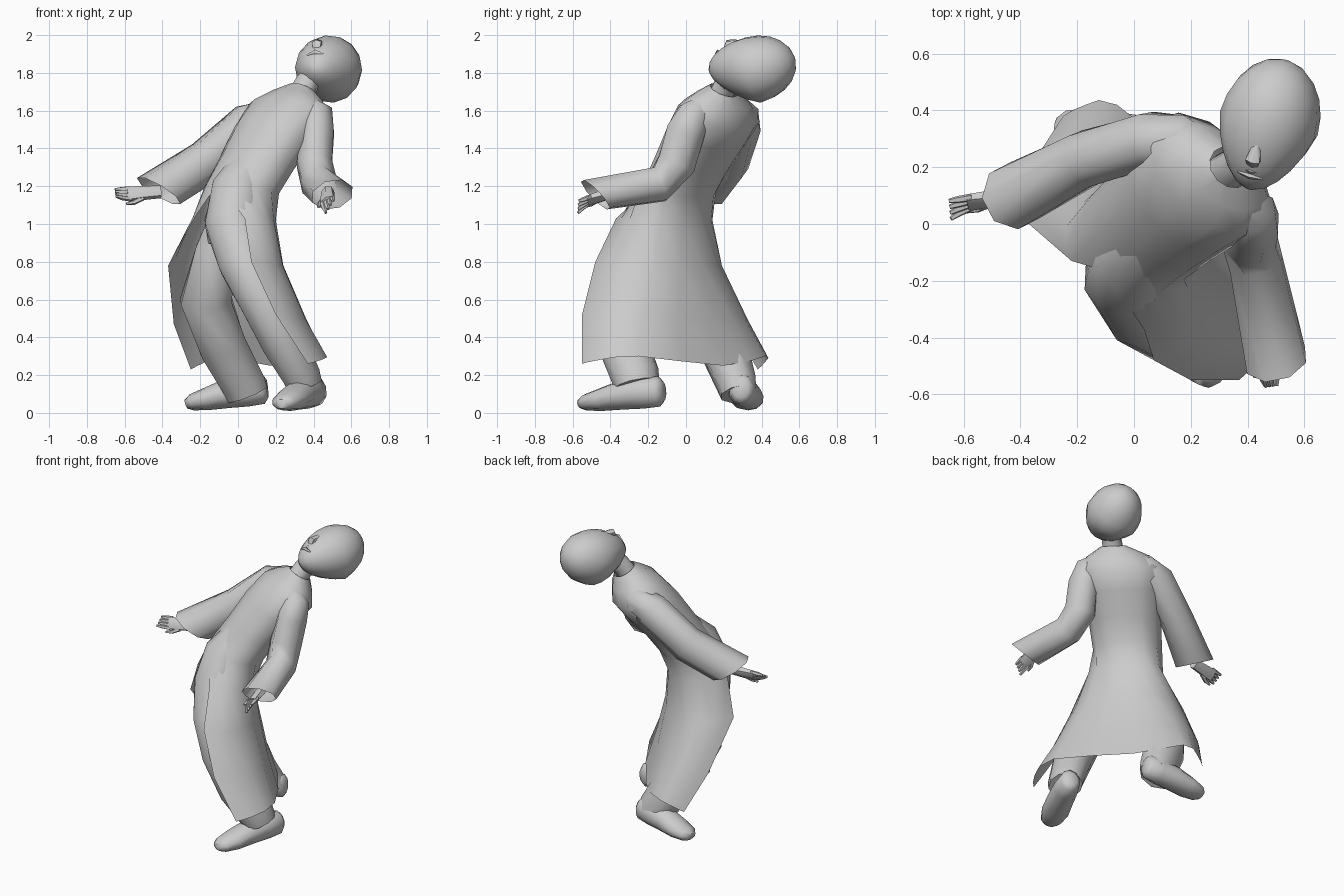
import bpy, bmesh
from math import sin, cos, pi, radians
from mathutils import Vector as V

if "Cube" in bpy.data.objects:
    bpy.data.objects.remove(bpy.data.objects["Cube"])

LEFT = V((.707, -.707, 0))      # figure's left
FRONT = V((-.707, -.707, 0))    # figure's facing direction


def skin(name, rings, closed=True, caps=True, angle=60):
    """Join rings of points into a smooth surface."""
    bm = bmesh.new()
    vr = [[bm.verts.new(p) for p in r] for r in rings]
    n = len(vr[0])
    for a, b in zip(vr, vr[1:]):
        for i in range(n if closed else n - 1):
            j = (i + 1) % n
            bm.faces.new((a[i], a[j], b[j], b[i]))
    if caps:
        bm.faces.new(vr[0][::-1])
        bm.faces.new(vr[-1])
    bmesh.ops.remove_doubles(bm, verts=bm.verts, dist=.0005)
    bmesh.ops.recalc_face_normals(bm, faces=bm.faces)
    me = bpy.data.meshes.new(name)
    bm.to_mesh(me)
    bm.free()
    ob = bpy.data.objects.new(name, me)
    bpy.context.collection.objects.link(ob)
    bpy.ops.object.select_all(action='DESELECT')
    ob.select_set(True)
    bpy.context.view_layer.objects.active = ob
    bpy.ops.object.shade_smooth_by_angle(angle=radians(angle))
    return ob


def tube(name, pts, n=8, caps=True, ref=(0, 0, 1), slant=0):
    """Tube along (x, y, z, half width, half height) stations; slant shears the end."""
    c = [V(p[:3]) for p in pts]
    rings = []
    for i, p in enumerate(pts):
        t = (c[min(i + 1, len(c) - 1)] - c[max(i - 1, 0)]).normalized()
        s = t.cross(V(ref)).normalized()
        u = s.cross(t)
        k = slant if i == len(pts) - 1 else 0
        rings.append([c[i] + s * p[3] * cos(a) + (u * p[4] + t * k) * sin(a)
                      for a in [2 * pi * (j + .5) / n for j in range(n)]])
    return skin(name, rings, caps=caps)


def refine(pts):
    """Insert a smooth midpoint between neighbouring points."""
    p = [V(q) for q in pts]
    out = []
    for i in range(len(p) - 1):
        a, d = p[max(i - 1, 0)], p[min(i + 2, len(p) - 1)]
        out += [p[i], (p[i] + p[i + 1]) * .5625 - (a + d) * .0625]
    return out + [p[-1]]


# Coat: open skirt rings from right front edge round the back to left front edge
skirt = [
    [(-.25, .38, .23), (-.17, .42, .27), (-.06, .42, .30), (.17, .20, .25),
     (.46, -.25, .30), (.44, -.46, .28), (.37, -.55, .26)],
    [(-.34, .24, .47), (-.24, .31, .49), (-.09, .31, .50), (.13, .13, .50),
     (.36, -.22, .50), (.31, -.46, .50), (.20, -.55, .52)],
    [(-.37, 0, .78), (-.30, .13, .78), (-.13, .19, .78), (.09, .09, .78),
     (.24, -.17, .78), (.20, -.40, .78), (.07, -.48, .80)],
    [(-.22, -.13, 1.05), (-.24, -.01, 1.02), (-.09, .14, 1.02), (.08, .08, 1.02),
     (.20, -.13, 1.02), (.15, -.30, 1.02), (.035, -.37, 1.03)],
]
rings = [refine(r) for r in skirt]
# Coat: leaning torso ellipses (x, y, z, half width, half depth, tilt)
for x, y, z, a, b, tilt in [(.02, -.04, 1.18, .22, .18, 12), (.10, .03, 1.32, .23, .17, 20),
                            (.19, .11, 1.47, .25, .18, 26), (.27, .175, 1.585, .27, .17, 30),
                            (.31, .195, 1.655, .19, .12, 30), (.34, .20, 1.71, .08, .075, 30)]:
    d = FRONT * cos(radians(tilt)) + V((0, 0, sin(radians(tilt))))
    rings.append([V((x, y, z)) + d * b * cos(k * pi / 6) - LEFT * a * sin(k * pi / 6)
                  for k in range(13)])
skin("coat", rings, closed=False, caps=False)

# Sleeves, open at the slanted cuffs
tube("right_sleeve", [(.26, .27, 1.59, .06, .05), (.17, .29, 1.575, .10, .09),
                      (.06, .295, 1.53, .105, .12), (-.17, .23, 1.33, .105, .12),
                      (-.42, .10, 1.175, .12, .12)], caps=False, slant=.065)
tube("left_sleeve", [(.36, .10, 1.64, .05, .05), (.415, .04, 1.58, .09, .09),
                     (.42, 0, 1.49, .095, .11), (.405, -.05, 1.32, .10, .11),
                     (.43, -.14, 1.21, .10, .10), (.50, -.48, 1.155, .115, .09)],
     caps=False, ref=(0, -.5, .8), slant=.06)

# Trousers
tube("right_trouser", [(-.02, 0, 1.12, .10, .10), (-.11, .0, .85, .125, .125),
                       (-.17, .09, .60, .145, .145), (-.08, .20, .35, .135, .135),
                       (.03, .27, .15, .125, .11), (.05, .28, .10, .12, .10)], ref=(0, 1, 0))
tube("left_trouser", [(.07, -.01, 1.33, .10, .10), (.0, -.115, 1.17, .15, .15),
                      (-.03, -.19, 1.0, .15, .15),
                      (.035, -.30, .80, .145, .145), (.135, -.365, .60, .135, .135),
                      (.235, -.34, .38, .12, .135), (.335, -.27, .20, .105, .13),
                      (.35, -.26, .15, .10, .12)], ref=(0, 1, 0), n=10)
tube("trouser_waist", [(-.08, -.11, .88, .10, .07), (-.05, -.10, 1.0, .15, .12),
                       (.01, -.05, 1.16, .16, .13)], ref=FRONT)


# Shoes
def shoe(name, heel, toe, lift):
    h, t = V(heel), V(toe)
    st = [(0, .04, .085, .05), (.05, .065, .085, .08), (.25, .08, .085, .085),
          (.5, .085, .08, .078), (.75, .09, .062, .06), (.93, .07, .053, .044),
          (1, .04, .047, .025)]
    tube(name, [(*h.lerp(t, f), zc + lift * (1 - f), w, hh) for f, w, zc, hh in st], n=10)


shoe("right_shoe", (.155, .29), (-.275, .335), .045)
shoe("left_shoe", (.42, -.12), (.23, -.56), .03)


# Hands: palm, four fingers and a thumb
def hand(name, wrist, tip, side):
    w, t, s = V(wrist), V(tip), V(side).normalized()
    at = lambda f, o: w.lerp(t, f) + s * o
    ref = s.cross(t - w).normalized()
    tube(name + "_palm", [(*at(-.5, 0), .035, .03), (*at(.1, 0), .04, .03),
                          (*at(.6, 0), .045, .022)], n=6, ref=ref)
    for i in range(4):
        o = (i - 1.5) * .021
        curl = ref * (-.006 * i)
        tube(f"{name}_finger_{i + 1}", [(*at(.5, o), .015, .014),
                                        (*(at(.8, o) + curl), .013, .013),
                                        (*(at(1, o) + curl * 2), .008, .008)], n=5, ref=ref)
    tube(name + "_thumb", [(*at(.1, .03), .016, .014), (*at(.4, .055), .013, .013),
                           (*at(.65, .06), .007, .007)], n=5, ref=ref)


hand("right_hand", (-.49, .09, 1.165), (-.65, .065, 1.155), (.05, -.5, -.85))
hand("left_hand", (.475, -.44, 1.15), (.475, -.575, 1.105), (-.8, -.2, -.5))

# Neck
tube("neck", [(.31, .17, 1.64, .075, .07), (.36, .21, 1.74, .065, .065),
              (.43, .29, 1.80, .07, .07)])

# Head: sphere rings along the chin to crown axis, jaw narrowed and pushed forward
UP = V((.25, .90, .25)).normalized()
face = V((-.25, -.5, .83))
face = (face - UP * face.dot(UP)).normalized()
side = UP.cross(face)
mid = V((.475, .355, 1.815))
head = []
for i in range(11):
    u = -cos(pi * (.04 + .92 * i / 10))
    r = (1 - u * u) ** .5
    low = max(0, -u)
    wide, deep = .178 * (1 - .25 * low), .18 * (1 - .25 * low)
    head.append([mid + UP * u * .235 + face * (deep * r * cos(a) + .055 * low)
                 + side * wide * r * sin(a) for a in [k * pi / 7 for k in range(14)]])
skin("head", head)


# Nose and lips
def on_face(u, n, s=0):
    return mid + UP * u + face * n + side * s


tube("nose", [(*on_face(0, .15), .012, .012), (*on_face(-.06, .163), .02, .02),
              (*on_face(-.10, .17), .03, .026), (*on_face(-.12, .15), .022, .014)],
     n=6, ref=face)
for nm, u in (("upper_lip", -.147), ("lower_lip", -.167)):
    tube(nm, [(*on_face(u, .13, -.045), .004, .005), (*on_face(u, .143, 0), .011, .014),
              (*on_face(u, .13, .045), .004, .005)], n=6, ref=face)
